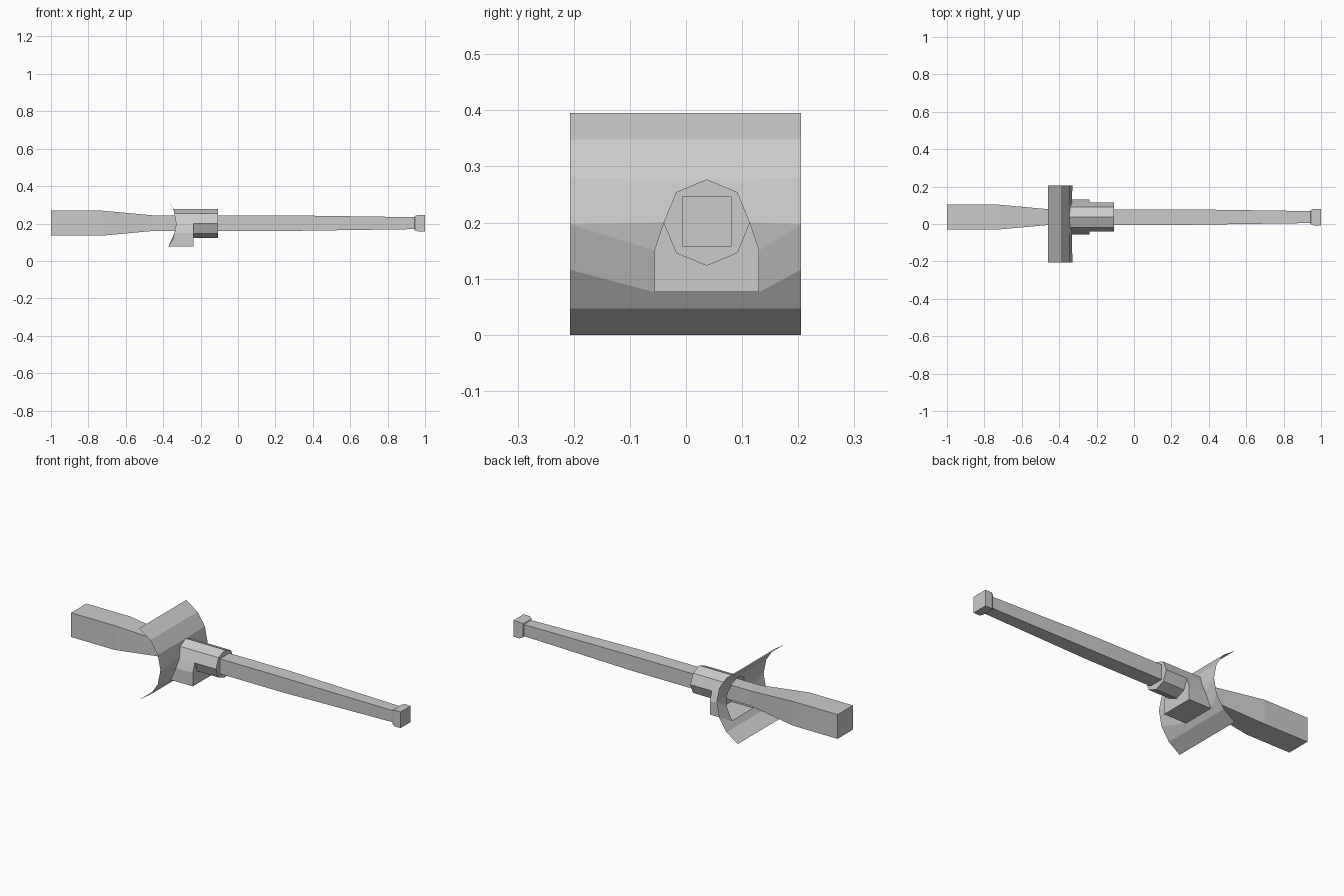
import bpy, bmesh, math

if "Cube" in bpy.data.objects:
    bpy.data.objects.remove(bpy.data.objects["Cube"])

CY, CZ = 0.037, 0.2          # barrel axis
R, AX = 0.215, -0.545        # shield arc radius and centre x
OCT = 0.077                  # sleeve radius


def finish(name, bm):
    bmesh.ops.recalc_face_normals(bm, faces=bm.faces)
    me = bpy.data.meshes.new(name)
    bm.to_mesh(me)
    bm.free()
    ob = bpy.data.objects.new(name, me)
    bpy.context.collection.objects.link(ob)
    return ob


def bridge(bm, a, b):
    n = len(a)
    for i in range(n):
        bm.faces.new((a[i], a[(i + 1) % n], b[(i + 1) % n], b[i]))


# Barrel: square sections along x (position, half width)
bm = bmesh.new()
rings = []
for x, h in [(-1, .067), (-.73, .067), (-.45, .0415), (.28, .0415),
             (.943, .032), (.946, .038), (.962, .0445), (1, .0445)]:
    rings.append([bm.verts.new((x, CY + sy * h, CZ + 0.002 + sz * h))
                  for sy, sz in [(-1, -1), (1, -1), (1, 1), (-1, 1)]])
for a, b in zip(rings, rings[1:]):
    bridge(bm, a, b)
bm.faces.new(rings[0])
bm.faces.new(rings[-1])
finish("barrel", bm)

# Shield arc in six steps, symmetric about the axis height
HALF = math.asin(0.1975 / R)
ARC = [(AX + R * math.cos(t), CZ - 0.0025 + R * math.sin(t))
       for t in [HALF * k / 3 for k in range(-3, 4)]]


def arc_x(z):
    for (x0, z0), (x1, z1) in zip(ARC, ARC[1:]):
        if z <= z1:
            return x0 + (x1 - x0) * (z - z0) / (z1 - z0)
    return ARC[-1][0]


# Housing profile: arched top on a wider square foot
s = OCT * math.sqrt(.5)
left = [(-.0935, .076), (-.0935, .15), (-OCT, CZ), (-s, CZ + s)]
PROF = ([(CY + y, z) for y, z in left] + [(CY, CZ + OCT)]
        + [(CY - y, z) for y, z in reversed(left)])

# Curved thin shield with an opening that follows the housing
bm = bmesh.new()
L = [bm.verts.new((x, -.207, z)) for x, z in ARC]
Q = [bm.verts.new((x, .205, z)) for x, z in ARC]
H = [bm.verts.new((arc_x(z), y, z)) for y, z in PROF]
for i in (0, 5):
    bm.faces.new((L[i], Q[i], Q[i + 1], L[i + 1]))
bm.faces.new((L[1], Q[1], Q[2], H[8], H[0], L[2]))
for E, h in ((L, H), (Q, H[::-1])):
    bm.faces.new((E[2], h[0], h[1], E[3]))
    bm.faces.new((E[3], h[1], h[2]))
    bm.faces.new((E[3], h[2], h[3], E[4]))
    bm.faces.new((E[4], h[3], h[4]))
bm.faces.new((L[4], H[4], Q[4], Q[5], L[5]))
finish("shield", bm)

# Housing behind the shield, stepping down to the octagonal sleeve
bm = bmesh.new()
XM, XE = -.237, -.107
A = [bm.verts.new((arc_x(z), y, z)) for y, z in PROF]
B = [bm.verts.new((XM, y, z)) for y, z in PROF]
bridge(bm, A, B)
low = [bm.verts.new((XM, CY + y, z)) for y, z in
       [(s, CZ - s), (0, CZ - OCT), (-s, CZ - s)]]
bm.faces.new([B[2], B[1], B[0], B[8], B[7], B[6]] + low)
ring = B[2:7] + low
end = [bm.verts.new((XE, v.co.y, v.co.z)) for v in ring]
bridge(bm, ring, end)
bm.faces.new(end)
finish("barrel_sleeve", bm)
